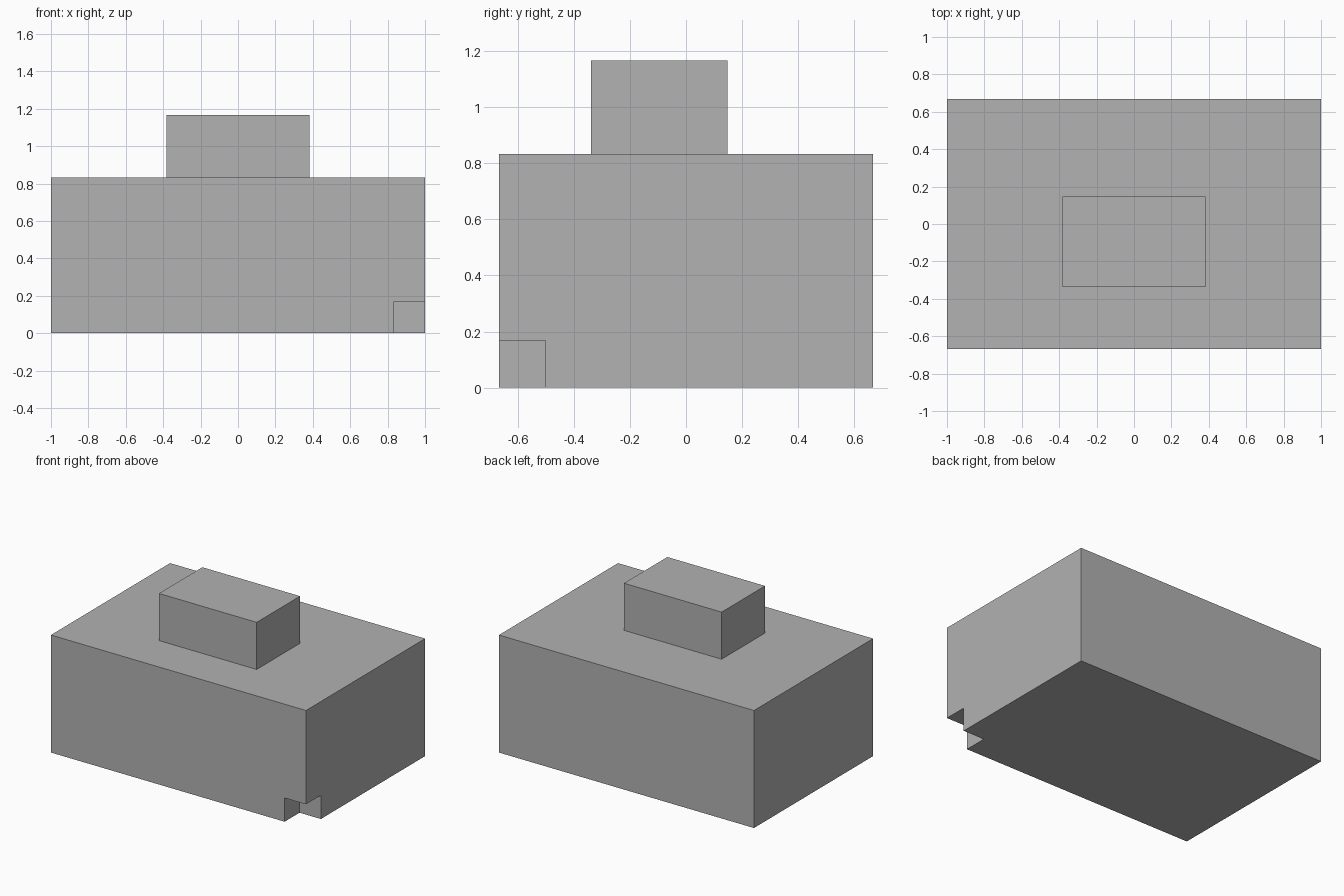
import bpy
from mathutils import Vector

default = bpy.data.objects.get("Cube")
if default:
    bpy.data.objects.remove(default, do_unlink=True)

# Single flat grey
grey = bpy.data.materials.new("plain grey")
grey.use_nodes = True
colour = (0.445, 0.445, 0.445, 1)
grey.diffuse_color = colour
grey.node_tree.nodes["Principled BSDF"].inputs["Base Color"].default_value = colour


def box(name, low, high):
    """Flat-shaded box between two opposite corners."""
    low, high = Vector(low), Vector(high)
    bpy.ops.mesh.primitive_cube_add(size=1)
    obj = bpy.context.object
    obj.name = obj.data.name = name
    for v in obj.data.vertices:
        v.co = (low + high) / 2 + v.co * (high - low)
    obj.data.materials.append(grey)
    return obj


# Main block
body = box("body", (-1, -0.667, 0), (1, 0.667, 0.833))

# Notch in the lower front left corner, cutter overshoots outwards
cutter = box("notch_cutter", (0.833, -0.8, -0.1), (1.1, -0.5, 0.168))
cutter.hide_render = True
notch = body.modifiers.new("corner notch", 'BOOLEAN')
notch.operation = 'DIFFERENCE'
notch.solver = 'EXACT'
notch.object = cutter
bpy.context.view_layer.objects.active = body
bpy.ops.object.modifier_apply(modifier=notch.name)
bpy.data.objects.remove(cutter, do_unlink=True)

# Small block on top, set slightly forward
box("top_block", (-0.383, -0.338, 0.833), (0.383, 0.148, 1.167))
